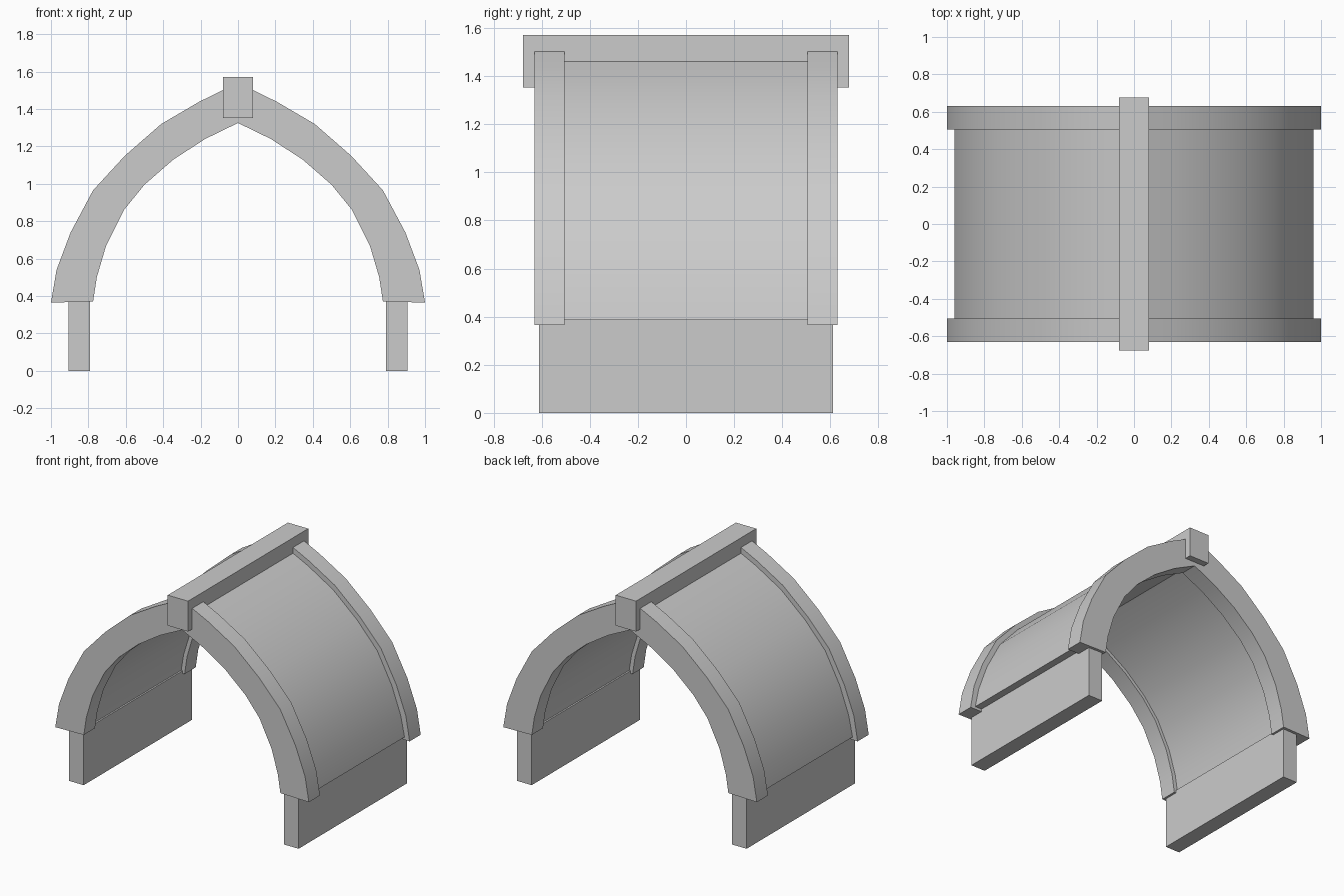
import bpy, bmesh, math

if "Cube" in bpy.data.objects:
    bpy.data.objects.remove(bpy.data.objects["Cube"])

# Half profiles of the pointed arch, foot to apex
OUTER = [(1.0, .365), (.97, .54), (.895, .74), (.775, .965), (.605, 1.15),
         (.41, 1.32), (.205, 1.44), (0, 1.54)]
INNER = [(.775, .37), (.755, .5), (.705, .67), (.61, .86), (.5, .995),
         (.345, 1.13), (.175, 1.24), (0, 1.325)]


def blend(t):
    return [(a[0] + (b[0] - a[0]) * t, a[1] + (b[1] - a[1]) * t)
            for a, b in zip(INNER, OUTER)]


def full(half):
    return half + [(-x, z) for x, z in reversed(half[:-1])]


def finish(bm, name):
    bmesh.ops.recalc_face_normals(bm, faces=bm.faces)
    mesh = bpy.data.meshes.new(name)
    bm.to_mesh(mesh)
    bm.free()
    ob = bpy.data.objects.new(name, mesh)
    bpy.context.collection.objects.link(ob)
    return ob


def arch(name, outer, inner, y0, y1):
    bm = bmesh.new()
    rings = []
    for o, i in zip(full(outer), full(inner)):
        rings.append([bm.verts.new((p[0], y, p[1]))
                      for p, y in ((o, y0), (o, y1), (i, y1), (i, y0))])
    for a, b in zip(rings, rings[1:]):
        for k in range(4):
            n = (k + 1) % 4
            bm.faces.new((a[k], a[n], b[n], b[k]))
    bm.faces.new(rings[0])
    bm.faces.new(rings[-1])
    ob = finish(bm, name)
    bpy.ops.object.select_all(action='DESELECT')
    ob.select_set(True)
    bpy.context.view_layer.objects.active = ob
    bpy.ops.object.shade_smooth_by_angle(angle=math.radians(30))


def box(name, x0, x1, y, z0, z1):
    bm = bmesh.new()
    bmesh.ops.create_cube(bm, size=1)
    for v in bm.verts:
        v.co = ((x0 + x1) / 2 + v.co.x * (x1 - x0), v.co.y * 2 * y,
                (z0 + z1) / 2 + v.co.z * (z1 - z0))
    finish(bm, name)


# Vault shell, slightly thinner than the ribs, with its foot a little higher
shell_out, shell_in = blend(.81), blend(.13)
shell_out[0] = (.96, .385)
shell_in[0] = (.802, .388)
arch("vault_shell", shell_out, shell_in, -.6, .6)

# End ribs
arch("front_rib", OUTER, INNER, -.63, -.505)
arch("back_rib", OUTER, INNER, .505, .63)

# Side walls
box("right_wall", .79, .905, .61, 0, .39)
box("left_wall", -.905, -.79, .61, 0, .39)

# Ridge beam
box("ridge_beam", -.08, .08, .677, 1.353, 1.57)
